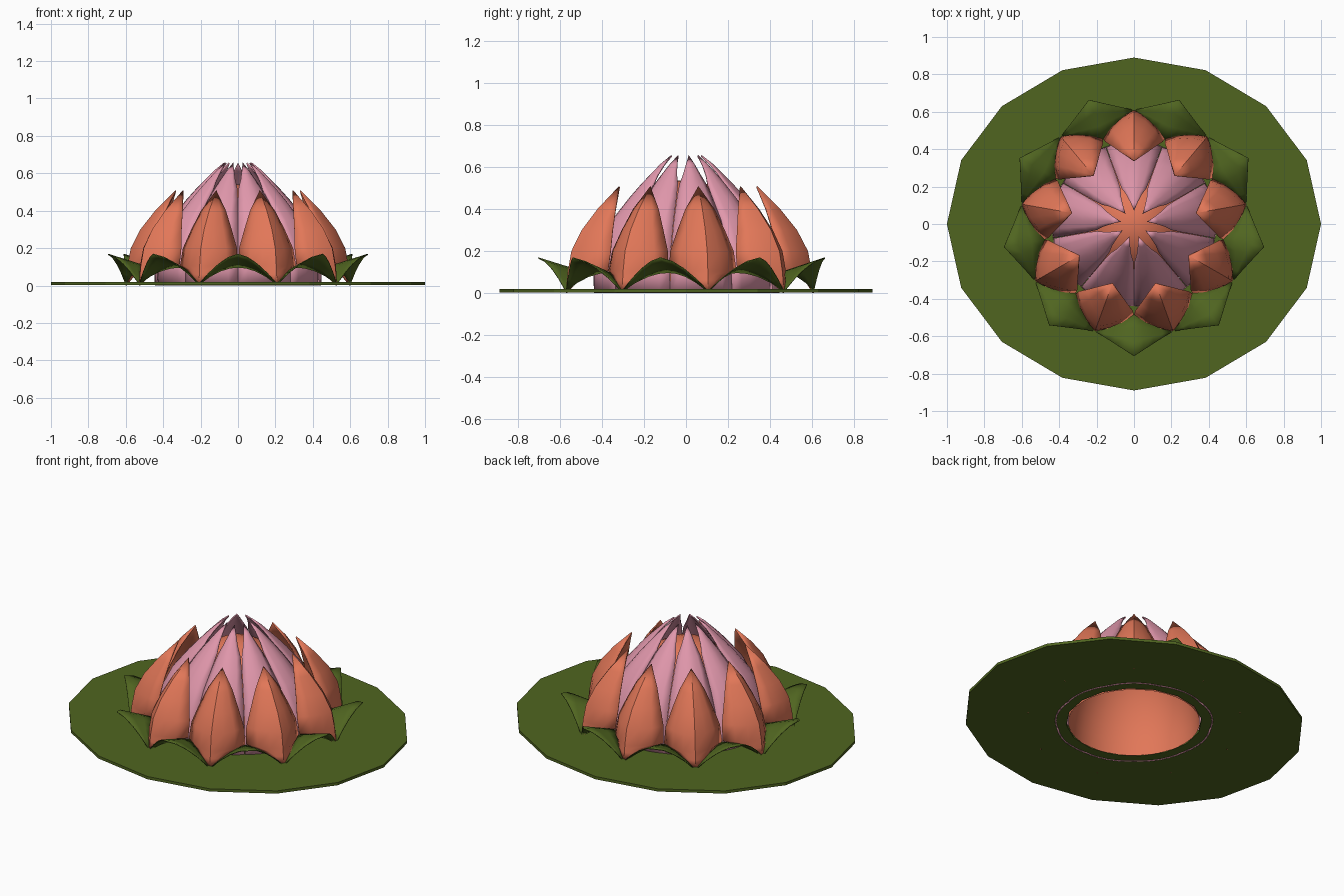
import bpy, bmesh, math

if "Cube" in bpy.data.objects:
    bpy.data.objects.remove(bpy.data.objects["Cube"])

COUNT = 9  # petals in each ring


def material(name, rgb):
    m = bpy.data.materials.new(name)
    m.diffuse_color = (*rgb, 1)
    m.use_nodes = True
    m.node_tree.nodes["Principled BSDF"].inputs["Base Color"].default_value = m.diffuse_color
    return m


ORANGE = material("coral_orange", (0.76, 0.185, 0.098))
PINK = material("soft_pink", (0.75, 0.31, 0.41))
GREEN = material("leaf_green", (0.08, 0.13, 0.0145))


def mesh_from_grid(name, grid, mat):
    """Skin rows of points, closing the rows that collapse to a tip."""
    bm = bmesh.new()
    rows = [[bm.verts.new(p) for p in row] for row in grid]
    for a, b in zip(rows, rows[1:]):
        for j in range(len(a) - 1):
            bm.faces.new((a[j], a[j + 1], b[j + 1], b[j]))
    bmesh.ops.remove_doubles(bm, verts=bm.verts, dist=0.0005)
    mesh = bpy.data.meshes.new(name)
    bm.to_mesh(mesh)
    bm.free()
    mesh.materials.append(mat)
    return mesh


def add(name, mesh):
    ob = bpy.data.objects.new(name, mesh)
    bpy.context.collection.objects.link(ob)
    return ob


def smooth(ob, angle):
    bpy.ops.object.select_all(action='DESELECT')
    ob.select_set(True)
    bpy.context.view_layer.objects.active = ob
    bpy.ops.object.shade_smooth_by_angle(angle=math.radians(angle))


def ring(name, mesh, start, thickness):
    """Repeat one petal around the flower."""
    for k in range(COUNT):
        ob = add(f"{name}_{k + 1}", mesh)
        ob.rotation_euler.z = math.radians(start + 360 / COUNT * k)
        if k == 0:
            smooth(ob, 40)
        sol = ob.modifiers.new("thickness", 'SOLIDIFY')
        sol.thickness = thickness
        sol.offset = -1


def polar(r, deg, z):
    a = math.radians(deg)
    return (r * math.cos(a), r * math.sin(a), z)


def petal(profile, power, cols=6):
    """profile rows: middle radius, edge radius, half angle, height."""
    grid = []
    for rc, rs, half, z in profile:
        row = []
        for j in range(cols + 1):
            t = 2 * j / cols - 1
            row.append(polar(rc + (rs - rc) * abs(t) ** power, half * t, z))
        grid.append(row)
    return grid


# Inner pink petals, closing into a bud
inner = [(0.447, 0.44, 19.9, 0.0), (0.455, 0.435, 19.9, 0.10),
         (0.435, 0.405, 19.9, 0.22), (0.37, 0.335, 19.9, 0.35),
         (0.28, 0.25, 19.8, 0.46), (0.225, 0.20, 19, 0.52),
         (0.18, 0.165, 15, 0.565), (0.13, 0.12, 10, 0.615),
         (0.075, 0.075, 0, 0.658)]
ring("inner_petal", mesh_from_grid("inner_petal", petal(inner, 1.4), PINK), 90, 0.008)

# Outer orange petals, pointed at both ends and folded along the middle
outer = [(0.61, 0.61, 0, 0.0), (0.605, 0.575, 6, 0.06),
         (0.602, 0.535, 11, 0.085), (0.60, 0.485, 19.8, 0.105),
         (0.582, 0.465, 19.3, 0.20), (0.53, 0.43, 15.5, 0.30),
         (0.45, 0.39, 10.5, 0.40), (0.34, 0.34, 0, 0.51)]
ring("outer_petal", mesh_from_grid("outer_petal", petal(outer, 1.25), ORANGE), 90, 0.007)

# Green sepals arching between the outer petals
COLS, ROWS = 8, 3
cx, cy = 0.61 * math.cos(math.radians(20)), 0.61 * math.sin(math.radians(20))
grid = []
for i in range(ROWS + 1):
    s = i / ROWS
    row = []
    for j in range(COLS + 1):
        t = 1 - 2 * j / COLS
        u = abs(t)
        p = polar(0.48 + 0.13 * u ** 1.2, 20 * t, 0.01 + 0.09 * (1 - u ** 2.2))
        q = (0.705 + (cx - 0.705) * u, cy * t, 0.01 + 0.16 * (1 - u ** 1.6))
        row.append([a + (b - a) * s for a, b in zip(p, q)])
    grid.append(row)
ring("sepal", mesh_from_grid("sepal", grid, GREEN), -90, 0.005)

# Sixteen-sided lily pad, slightly oval, with a hole under the bud
SIDES = 16
loops = [(1.0, 0.89, 0.003), (1.0, 0.89, 0.02), (0.382, 0.382, 0.02),
         (0.382, 0.382, 0.003), (1.0, 0.89, 0.003)]
pad_grid = [[(rx * math.cos(math.tau * j / SIDES), ry * math.sin(math.tau * j / SIDES), z)
             for j in range(SIDES + 1)] for rx, ry, z in loops]
add("lily_pad", mesh_from_grid("lily_pad", pad_grid, GREEN))

# Hollow orange dome inside the bud
dome_grid = []
for i in range(11):
    e = math.pi / 2 * i / 10
    dome_grid.append([polar(0.371 * math.cos(e), 360 * j / 32, 0.54 * math.sin(e))
                      for j in range(33)])
smooth(add("flower_centre", mesh_from_grid("flower_centre", dome_grid, ORANGE)), 60)
